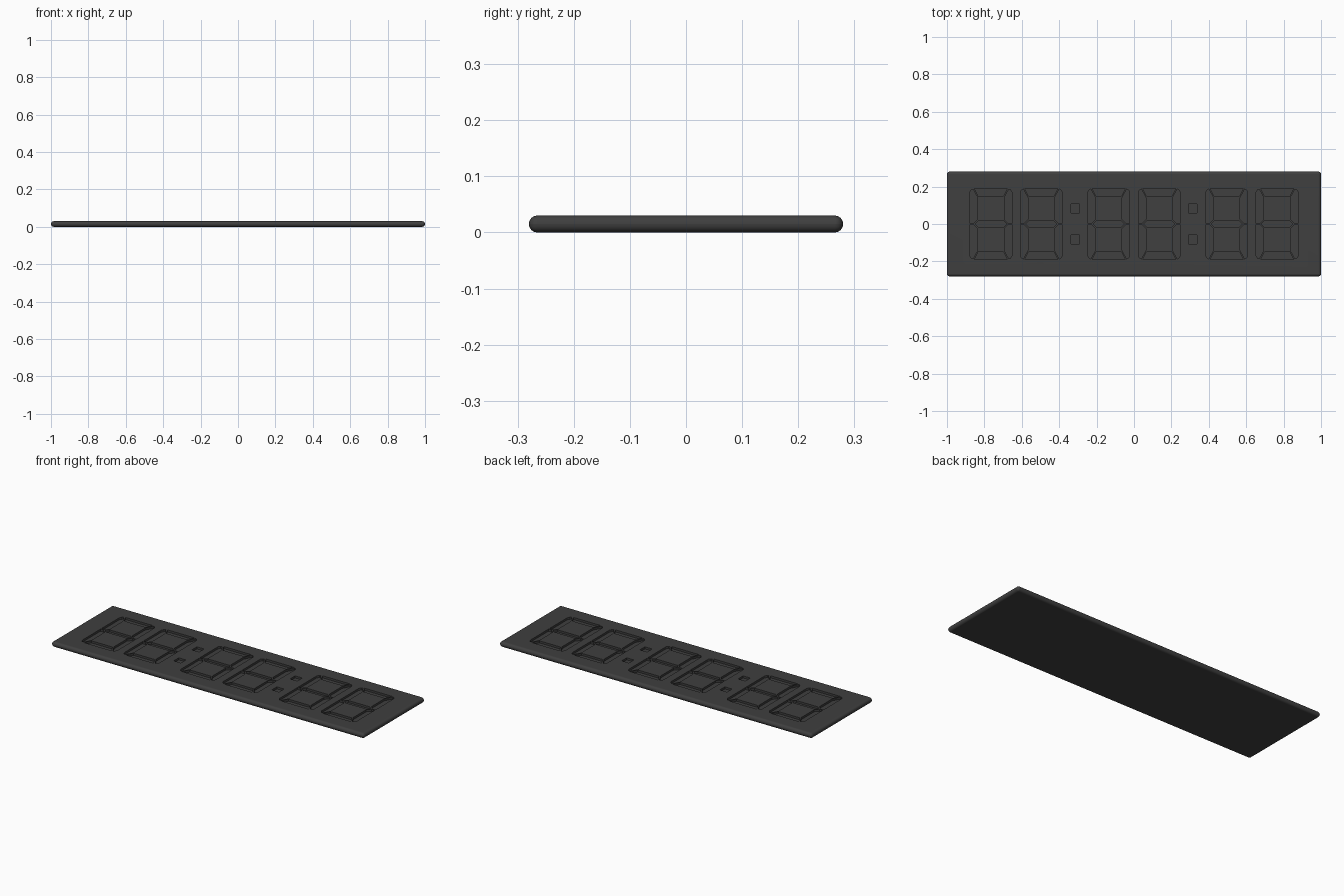
import bpy, bmesh, math

if "Cube" in bpy.data.objects:
    bpy.data.objects.remove(bpy.data.objects["Cube"])

L, W, H = 2.0, 0.56, 0.03      # plate size
DEPTH = 0.012                  # depth of the recesses
HW, HH, T = 0.112, 0.19, 0.04  # digit half width, half height, segment width
G, C = 0.004, 0.02             # half gap between segments, corner chamfer


def new_object(name, bm):
    bmesh.ops.recalc_face_normals(bm, faces=bm.faces)
    mesh = bpy.data.meshes.new(name)
    bm.to_mesh(mesh)
    bm.free()
    ob = bpy.data.objects.new(name, mesh)
    bpy.context.collection.objects.link(ob)
    return ob


def prism(bm, pts):
    # closed prism from the recess floor to above the plate
    low = [bm.verts.new((x, y, H - DEPTH)) for x, y in pts]
    high = [bm.verts.new((x, y, H + 0.02)) for x, y in pts]
    n = len(pts)
    bm.faces.new(low[::-1])
    bm.faces.new(high)
    for i in range(n):
        j = (i + 1) % n
        bm.faces.new((low[i], low[j], high[j], high[i]))


def digit(bm, cx):
    # upright bars, mirrored into four quadrants
    upright = [(HW, G), (HW, HH - C), (HW - C * 0.4, HH - C * 0.35),
               (HW - C + G, HH - G), (HW - T, HH - T - G * 2),
               (HW - T, T / 2 + G), (HW - T / 2, G)]
    # top bar, mirrored to the bottom
    bar = [(-HW + C, HH), (HW - C - G, HH), (HW - T - G, HH - T), (-HW + T + G, HH - T),
           (-HW + C * 1.0 + G, HH - G)]
    bar = bar[1:4] + [(-HW + C + G, HH)]
    for sy in (1, -1):
        for sx in (1, -1):
            prism(bm, [(cx + sx * x, sy * y) for x, y in upright])
        prism(bm, [(cx + x, sy * y) for x, y in bar])
    # middle bar
    a, b, t = HW - T / 2 - 2 * G, HW - T - G, T / 2
    prism(bm, [(cx + x, y) for x, y in
               [(-a, 0), (-b, t - G), (b, t - G), (a, 0), (b, -t + G), (-b, -t + G)]])


# Plate with fully rounded rim
bm = bmesh.new()
bmesh.ops.create_cube(bm, size=1)
for v in bm.verts:
    v.co = (v.co.x * L, v.co.y * W, v.co.z * H + H / 2)
bmesh.ops.bevel(bm, geom=bm.edges[:], offset=0.0148, segments=6,
                profile=0.5, affect='EDGES', clamp_overlap=True)
plate = new_object("display_plate", bm)

# Recess cutter: six digits and two colons
bm = bmesh.new()
for cx in (0.135, 0.496, 0.765):
    digit(bm, cx)
    digit(bm, -cx)
S = 0.023
for cx in (-0.314, 0.314):
    for cy in (-0.083, 0.083):
        prism(bm, [(cx - S, cy - S), (cx + S, cy - S), (cx + S, cy + S), (cx - S, cy + S)])
cutter = new_object("recess_cutter", bm)
cutter.hide_render = True

bpy.context.view_layer.objects.active = plate
plate.select_set(True)
cut = plate.modifiers.new("recesses", 'BOOLEAN')
cut.operation = 'DIFFERENCE'
cut.solver = 'EXACT'
cut.object = cutter
bpy.ops.object.modifier_apply(modifier=cut.name)
bpy.data.objects.remove(cutter)

# Smooth rim, flat faces
bpy.ops.object.shade_smooth_by_angle(angle=math.radians(30))
wn = plate.modifiers.new("flat_faces", 'WEIGHTED_NORMAL')
wn.keep_sharp = True

# Dark plastic
mat = bpy.data.materials.new("dark_plastic")
mat.diffuse_color = (0.05, 0.05, 0.05, 1)
mat.use_nodes = True
mat.node_tree.nodes["Principled BSDF"].inputs["Base Color"].default_value = mat.diffuse_color
plate.data.materials.clear()
plate.data.materials.append(mat)
